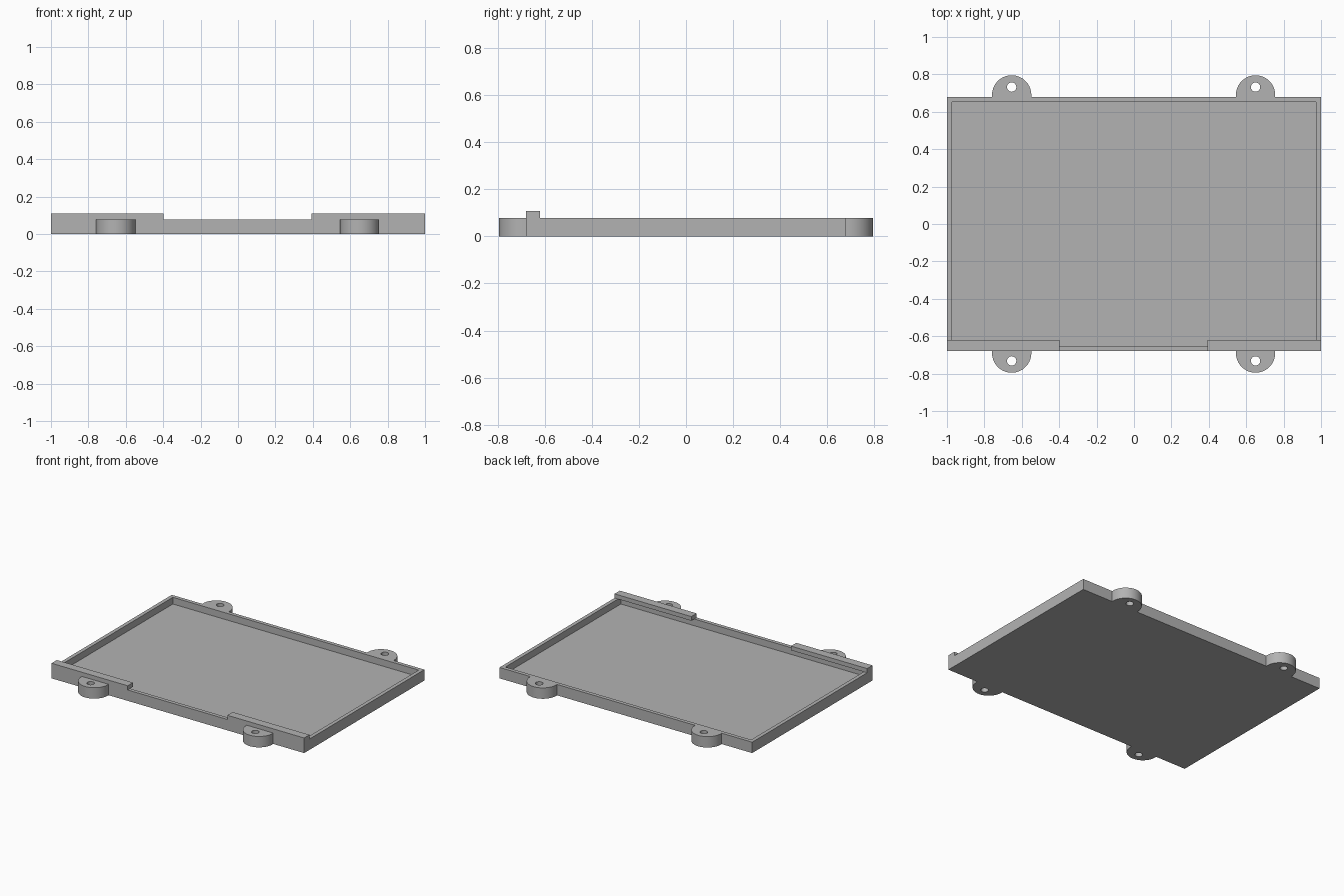
import bpy, bmesh, math

if "Cube" in bpy.data.objects:
    bpy.data.objects.remove(bpy.data.objects["Cube"])

grey = bpy.data.materials.new("plain grey")
grey.use_nodes = True
colour = (0.45, 0.45, 0.45, 1)
grey.diffuse_color = colour
grey.node_tree.nodes["Principled BSDF"].inputs["Base Color"].default_value = colour

HALF_Y, WALL, FLOOR, RIM, LIP = 0.68, 0.027, 0.03, 0.078, 0.108


def finish(bm, name):
    bmesh.ops.recalc_face_normals(bm, faces=bm.faces)
    mesh = bpy.data.meshes.new(name)
    bm.to_mesh(mesh)
    bm.free()
    mesh.materials.append(grey)
    obj = bpy.data.objects.new(name, mesh)
    bpy.context.collection.objects.link(obj)
    return obj


def prism(points, z0, z1):
    """Extrude a flat outline upwards."""
    bm = bmesh.new()
    face = bm.faces.new([bm.verts.new((x, y, z0)) for x, y in points])
    top = bmesh.ops.extrude_face_region(bm, geom=[face])["geom"]
    verts = [v for v in top if isinstance(v, bmesh.types.BMVert)]
    bmesh.ops.translate(bm, verts=verts, vec=(0, 0, z1 - z0))
    return bm


def rectangle(x0, x1, y0, y1):
    return [(x0, y0), (x1, y0), (x1, y1), (x0, y1)]


def arc(cx, cy, r, start, end, n):
    step = (end - start) / n
    return [(cx + r * math.cos(start + i * step), cy + r * math.sin(start + i * step))
            for i in range(n + 1)]


# Tray: a slab with its top inset and sunk to the floor
bm = prism(rectangle(-1, 1, -HALF_Y, HALF_Y), 0, RIM)
bmesh.ops.recalc_face_normals(bm, faces=bm.faces)
top = max(bm.faces, key=lambda f: f.calc_center_median().z)
bmesh.ops.inset_region(bm, faces=[top], thickness=WALL, use_even_offset=True)
well = bmesh.ops.extrude_face_region(bm, geom=[top])["geom"]
bmesh.ops.translate(bm, verts=[v for v in well if isinstance(v, bmesh.types.BMVert)],
                    vec=(0, 0, FLOOR - RIM))
if top.is_valid:
    bmesh.ops.delete(bm, geom=[top], context="FACES_ONLY")
finish(bm, "tray")

# Retaining lips overhanging the front edge
for side, x0, x1 in (("right", -1, -0.397), ("left", 0.392, 1)):
    finish(prism(rectangle(x0, x1, -HALF_Y, -0.62), RIM, LIP), f"{side}_front_lip")

# Four rounded mounting tabs with screw holes
for side, x in (("right", -0.654), ("left", 0.65)):
    for end, s in (("front", -1), ("back", 1)):
        outline = arc(x, s * 0.69, 0.105, 0, s * math.pi, 32)
        outline += [(x - 0.105, s * HALF_Y), (x + 0.105, s * HALF_Y)]
        tab = finish(prism(outline, 0, RIM), f"{side}_{end}_tab")
        hole = finish(prism(arc(x, s * 0.732, 0.025, 0, math.tau, 24)[:-1], -0.05, 0.15),
                      f"{side}_{end}_hole_cutter")
        hole.hide_render = True
        hole.hide_set(True)
        cut = tab.modifiers.new("screw hole", "BOOLEAN")
        cut.object = hole
        cut.solver = "EXACT"
        bpy.ops.object.select_all(action="DESELECT")
        bpy.context.view_layer.objects.active = tab
        tab.select_set(True)
        bpy.ops.object.modifier_apply(modifier=cut.name)
        bpy.data.objects.remove(hole)
        bpy.ops.object.shade_smooth_by_angle(angle=math.radians(30))
